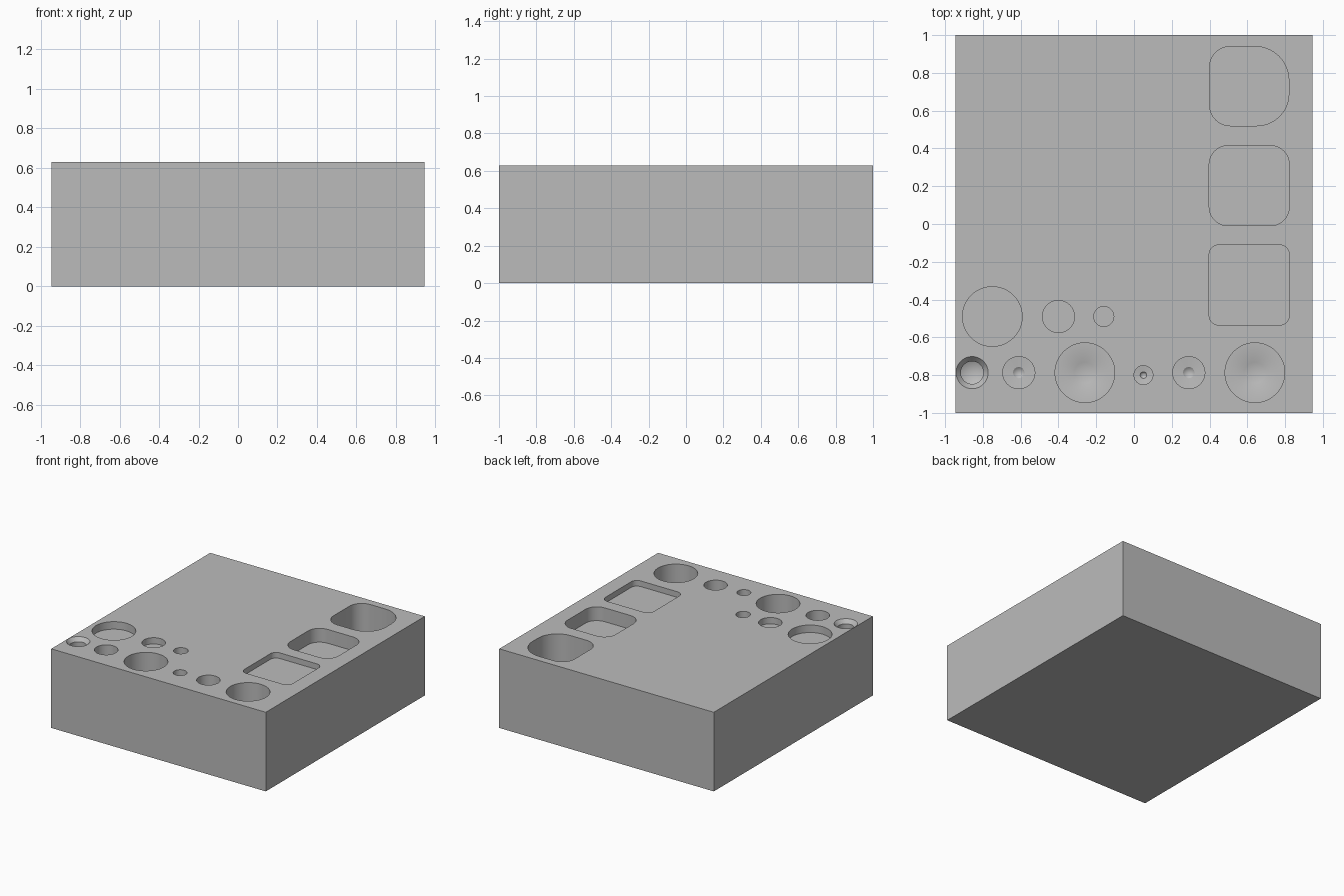
import bpy, bmesh, math

if "Cube" in bpy.data.objects:
    bpy.data.objects.remove(bpy.data.objects["Cube"], do_unlink=True)

W, D, H = 1.89, 2.0, 0.63
ABOVE = 0.05  # cutters rise this far over the top face

grey = bpy.data.materials.new("plain grey")
grey.use_nodes = True
colour = (0.5, 0.5, 0.5, 1)
grey.diffuse_color = colour
grey.node_tree.nodes["Principled BSDF"].inputs["Base Color"].default_value = colour


def make_object(name, bm):
    bmesh.ops.recalc_face_normals(bm, faces=bm.faces[:])
    mesh = bpy.data.meshes.new(name)
    bm.to_mesh(mesh)
    bm.free()
    mesh.materials.append(grey)
    obj = bpy.data.objects.new(name, mesh)
    bpy.context.collection.objects.link(obj)
    return obj


def skin(bm, rings):
    """Join closed rings of vertices and cap both ends."""
    for a, b in zip(rings, rings[1:]):
        n = len(a)
        for i in range(n):
            j = (i + 1) % n
            bm.faces.new((a[i], a[j], b[j], b[i]))
    bm.faces.new(rings[0])
    return rings[-1]


def round_hole(bm, x, y, profile, tip=None, sides=48):
    """Revolve (radius, height) points; an optional tip makes a drill point."""
    rings = [[bm.verts.new((x + r * math.cos(2 * math.pi * i / sides),
                            y + r * math.sin(2 * math.pi * i / sides), H + z))
              for i in range(sides)] for r, z in profile]
    last = skin(bm, rings)
    if tip is None:
        bm.faces.new(last)
    else:
        point = bm.verts.new((x, y, H + tip))
        for i in range(sides):
            bm.faces.new((last[i], last[(i + 1) % sides], point))


def pocket(bm, x, y, half, radii, depth, steps=10):
    """Square pocket with a rounding radius for each corner, counter-clockwise."""
    outline = []
    for k, r in enumerate(radii):
        a0 = k * math.pi / 2
        sx = 1 if k in (0, 3) else -1
        sy = 1 if k < 2 else -1
        for s in range(steps + 1):
            a = a0 + s / steps * math.pi / 2
            outline.append((x + sx * (half - r) + r * math.cos(a),
                            y + sy * (half - r) + r * math.sin(a)))
    rings = [[bm.verts.new((px, py, H + z)) for px, py in outline]
             for z in (ABOVE, -depth)]
    bm.faces.new(skin(bm, rings))


# Solid block
bm = bmesh.new()
bmesh.ops.create_cube(bm, size=1)
for v in bm.verts:
    v.co = (v.co.x * W, v.co.y * D, (v.co.z + 0.5) * H)
block = make_object("block", bm)

# All recesses as one cutter
bm = bmesh.new()

# Square pockets along the left side
pocket(bm, 0.61, 0.73, 0.21, (0.18, 0.11, 0.11, 0.17), 0.32)
pocket(bm, 0.61, 0.203, 0.212, (0.1,) * 4, 0.11)
pocket(bm, 0.61, -0.323, 0.212, (0.05,) * 4, 0.045)

# Flat-bottomed round recesses
for x, r, depth in ((-0.75, 0.158, 0.06), (-0.4, 0.085, 0.05), (-0.16, 0.053, 0.06)):
    round_hole(bm, x, -0.49, [(r, ABOVE), (r, -depth)])

# Deep drilled holes with a small centre point
for x, r in ((-0.61, 0.085), (-0.26, 0.158), (0.05, 0.05), (0.29, 0.085), (0.64, 0.158)):
    y = -0.8 if r < 0.06 else -0.787
    round_hole(bm, x, y, [(r, ABOVE), (r, -0.3), (r * 0.35, -0.305)], tip=-0.33)

# Countersunk hole in the front corner
round_hole(bm, -0.857, -0.787, [(0.11, 0.03), (0.06, -0.03), (0.06, -0.2)], tip=-0.23)

cutter = make_object("recess_cutter", bm)
cutter.hide_render = True

# Cut the recesses and drop the cutter
cut = block.modifiers.new("recesses", "BOOLEAN")
cut.operation = "DIFFERENCE"
cut.solver = "EXACT"
cut.object = cutter
bpy.context.view_layer.objects.active = block
block.select_set(True)
cutter.select_set(False)
bpy.ops.object.modifier_apply(modifier=cut.name)
bpy.data.objects.remove(cutter, do_unlink=True)
bpy.ops.object.shade_smooth_by_angle(angle=math.radians(25))
